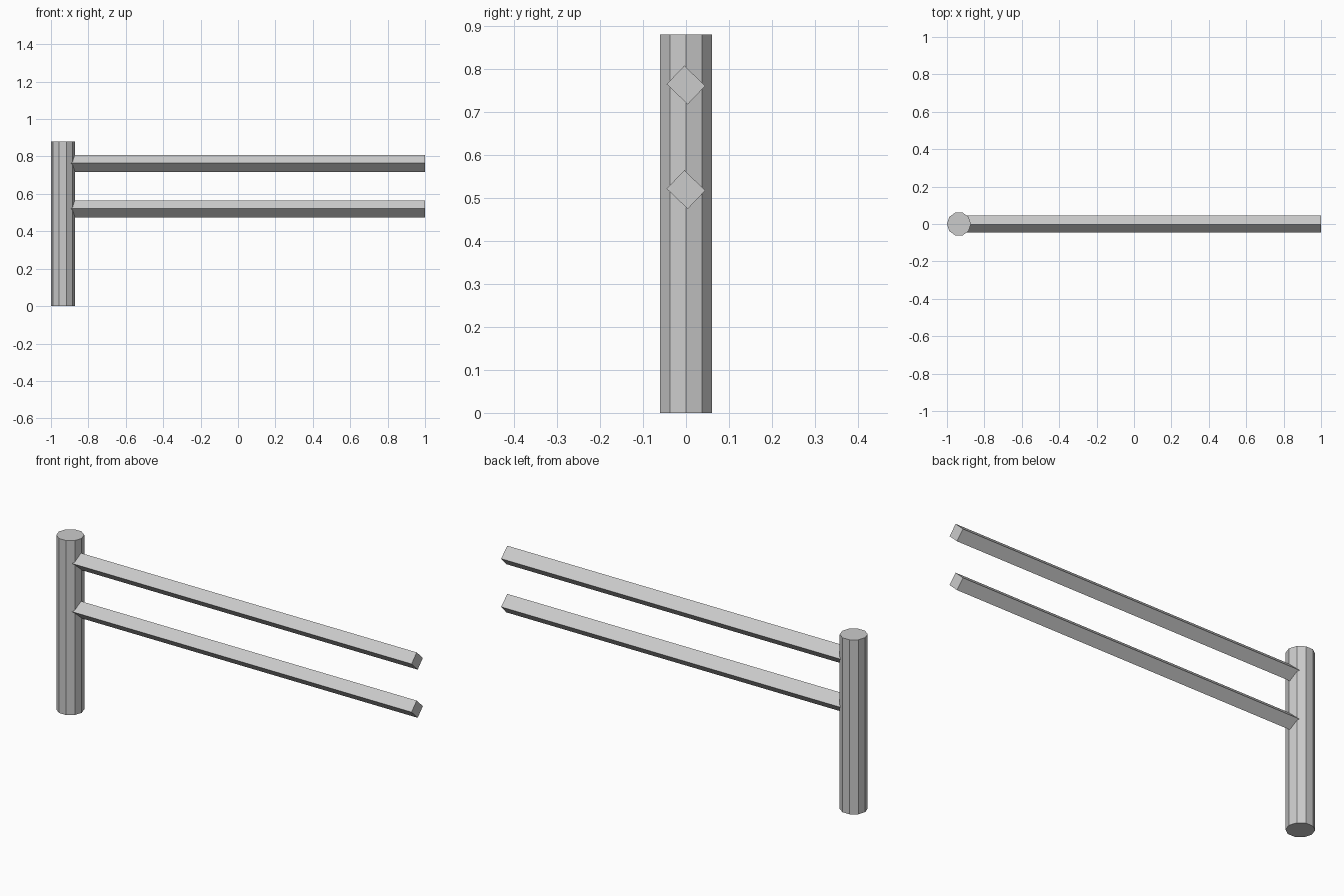
import bpy, bmesh
from math import cos, sin, tau

if "Cube" in bpy.data.objects:
    bpy.data.objects.remove(bpy.data.objects["Cube"])


def prism(name, start, end):
    """Closed solid joining two matching outlines."""
    bm = bmesh.new()
    a = [bm.verts.new(p) for p in start]
    b = [bm.verts.new(p) for p in end]
    n = len(a)
    bm.faces.new(a)
    bm.faces.new(b)
    for i in range(n):
        j = (i + 1) % n
        bm.faces.new((a[i], a[j], b[j], b[i]))
    bmesh.ops.recalc_face_normals(bm, faces=bm.faces)
    mesh = bpy.data.meshes.new(name)
    bm.to_mesh(mesh)
    bm.free()
    obj = bpy.data.objects.new(name, mesh)
    bpy.context.collection.objects.link(obj)
    return obj


# Ten-sided upright post
POST_X, POST_R, POST_H = -0.936, 0.064, 0.88
ring = [(POST_X + POST_R * cos(tau * i / 10), POST_R * sin(tau * i / 10))
        for i in range(10)]
prism("fence_post", [(x, y, 0) for x, y in ring],
      [(x, y, POST_H) for x, y in ring])

# Two diamond-section rails running out of the post
section = [(-0.004, 0.045), (-0.045, 0.002), (0.004, -0.045), (0.045, -0.002)]
for name, z in (("lower_rail", 0.519), ("upper_rail", 0.762)):
    prism(name, [(POST_X + 0.01, y, z + dz) for y, dz in section],
          [(1.0, y, z + dz) for y, dz in section])
